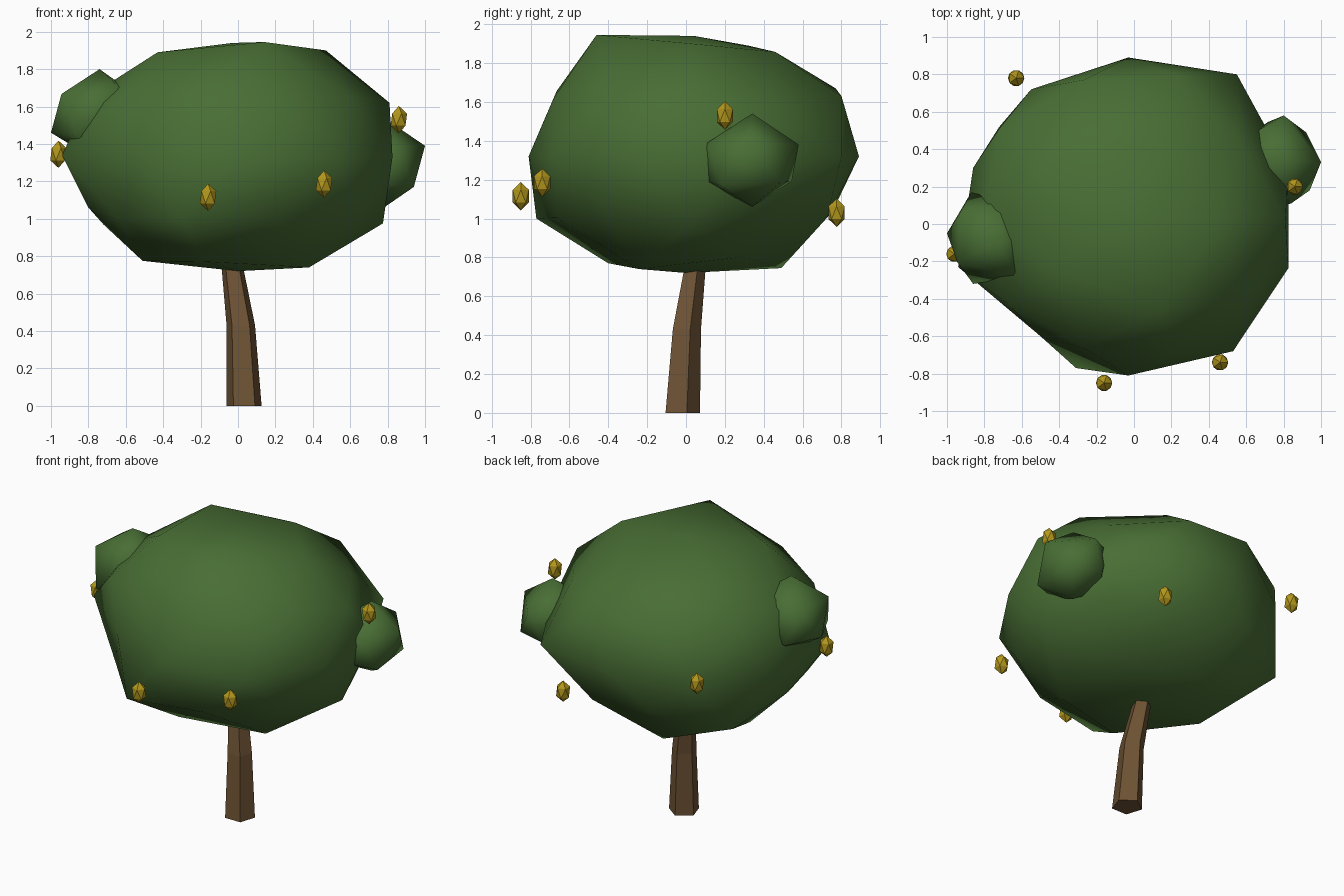
import bpy
import bmesh
from math import cos, sin, pi
from mathutils import Vector

default = bpy.data.objects.get("Cube")
if default:
    bpy.data.objects.remove(default, do_unlink=True)


def material(name, color):
    mat = bpy.data.materials.new(name)
    mat.use_nodes = True
    mat.diffuse_color = (*color, 1)
    mat.node_tree.nodes["Principled BSDF"].inputs["Base Color"].default_value = (*color, 1)
    return mat


def add_object(name, bm, mat, smooth=False):
    bmesh.ops.recalc_face_normals(bm, faces=bm.faces)
    for face in bm.faces:
        face.smooth = smooth
    mesh = bpy.data.meshes.new(name)
    bm.to_mesh(mesh)
    bm.free()
    mesh.materials.append(mat)
    obj = bpy.data.objects.new(name, mesh)
    bpy.context.collection.objects.link(obj)
    return obj


def rounded_lump(name, mat, center, radii, detail, pulls=(), smooth=True):
    """Scaled icosphere; each pull moves the nearest vertex to a hand-placed point."""
    bm = bmesh.new()
    bmesh.ops.create_icosphere(bm, subdivisions=detail, radius=1)
    for v in bm.verts:
        v.co = Vector(center) + v.co * Vector(radii)
    rest = {v: v.co.copy() for v in bm.verts}
    for point in pulls:
        nearest = min(rest, key=lambda v: (rest[v] - Vector(point)).length)
        nearest.co = point
    return add_object(name, bm, mat, smooth)


leaf_green = material("leaf green", (0.066, 0.157, 0.035))
bark_brown = material("bark brown", (0.155, 0.086, 0.035))
fruit_gold = material("fruit gold", (0.45, 0.31, 0.012))

# Main crown, with its uneven outline
crown_pulls = [
    (-0.03, 0.04, 1.94), (0.14, -0.46, 1.945), (-0.43, -0.24, 1.89), (0.47, 0.03, 1.9),
    (-0.43, 0.32, 1.89), (-0.03, 0.89, 1.32), (0.55, 0.8, 1.32), (0.53, -0.68, 1.32),
    (-0.03, -0.81, 1.32), (-0.5, -0.6, 1.33), (-0.94, -0.23, 1.34), (-0.86, 0.3, 1.33),
    (-0.55, 0.72, 1.33), (-0.31, -0.77, 1.0), (0.775, 0.03, 0.975), (0.38, -0.24, 0.74),
    (-0.51, 0.03, 0.775), (-0.17, 0.49, 0.745), (-0.17, -0.4, 0.77), (0, 0, 0.72),
    (0.81, 0.03, 1.62), (0.22, -0.68, 1.62), (0.22, 0.8, 1.63), (-0.27, 0.77, 1.67),
    (0.56, 0.44, 1.63), (-0.72, 0.52, 0.97), (-0.8, 0.03, 1.06), (-0.72, 0.51, 1.62),
]
rounded_lump("main_crown", leaf_green, (-0.03, 0.03, 1.33), (0.9, 0.86, 0.62), 2, crown_pulls)

# Small leaf clumps on either side
rounded_lump("left_leaf_clump", leaf_green, (0.78, 0.34, 1.3), (0.24,) * 3, 1,
             [(1.0, 0.33, 1.39), (0.8, 0.58, 1.38), (0.94, 0.18, 1.17), (0.92, 0.49, 1.19),
              (0.72, 0.08, 1.2), (0.84, 0.11, 1.39)])
rounded_lump("right_leaf_clump", leaf_green, (-0.77, -0.08, 1.56), (0.24,) * 3, 1,
             [(-1.0, -0.05, 1.46), (-0.74, -0.09, 1.8), (-0.87, 0.17, 1.45),
              (-0.62, -0.28, 1.69), (-0.86, -0.32, 1.44), (-0.93, 0.06, 1.66)])

# Bent five-sided trunk: centre and radius of each ring
rings = [((0.033, -0.026, 0), 0.098), ((0.015, -0.003, 0.43), 0.08),
         ((-0.027, 0.037, 0.72), 0.062), ((-0.046, 0.056, 0.85), 0.053)]
bm = bmesh.new()
loops = []
for center, radius in rings:
    angles = [pi / 2 + 2 * pi * i / 5 for i in range(5)]
    loops.append([bm.verts.new(Vector(center) + radius * Vector((cos(a), sin(a), 0))) for a in angles])
for low, high in zip(loops, loops[1:]):
    for i in range(5):
        j = (i + 1) % 5
        bm.faces.new((low[i], low[j], high[j], high[i]))
bm.faces.new(loops[0])
bm.faces.new(loops[-1])
add_object("trunk", bm, bark_brown)

# Faceted fruits around the crown
fruits = {
    "right_fruit": (-0.96, -0.16, 1.345),
    "front_right_fruit": (-0.16, -0.85, 1.115),
    "front_left_fruit": (0.46, -0.74, 1.185),
    "left_fruit": (0.86, 0.2, 1.53),
    "back_right_fruit": (-0.63, 0.78, 1.36),
    "back_left_fruit": (0.395, 0.775, 1.03),
}
for name, place in fruits.items():
    rounded_lump(name, fruit_gold, place, (0.049, 0.049, 0.073), 1, smooth=False)
